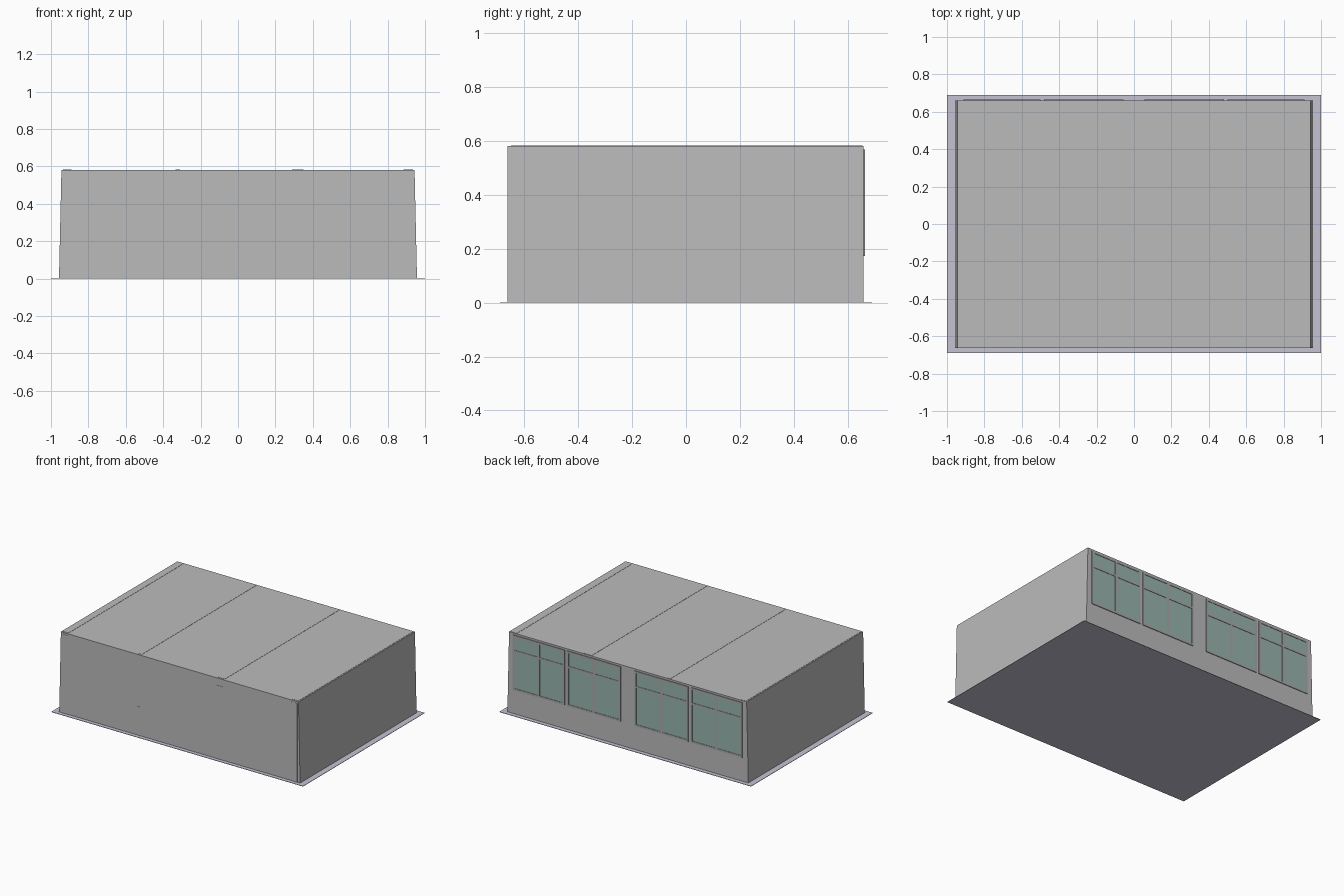
import bpy, bmesh

if "Cube" in bpy.data.objects:
    bpy.data.objects.remove(bpy.data.objects["Cube"])

def material(name, rgb):
    m = bpy.data.materials.new(name)
    m.diffuse_color = (*rgb, 1)
    m.use_nodes = True
    m.node_tree.nodes["Principled BSDF"].inputs["Base Color"].default_value = m.diffuse_color
    return m

WALL = material("wall grey", (0.50, 0.50, 0.50))
FRAME = material("window frame grey", (0.40, 0.40, 0.40))
GLASS = material("glass teal", (0.32, 0.46, 0.43))
FLOOR = material("floor lilac grey", (0.56, 0.54, 0.65))

def finish(name, bm, mat):
    me = bpy.data.meshes.new(name)
    bm.to_mesh(me)
    bm.free()
    ob = bpy.data.objects.new(name, me)
    me.materials.append(mat)
    bpy.context.collection.objects.link(ob)
    return ob

def cube(x0, x1, y0, y1, z0, z1):
    bm = bmesh.new()
    bmesh.ops.create_cube(bm, size=1)
    for v in bm.verts:
        v.co.x = x0 if v.co.x < 0 else x1
        v.co.y = y0 if v.co.y < 0 else y1
        v.co.z = z0 if v.co.z < 0 else z1
    return bm

def box(name, mat, *limits):
    return finish(name, cube(*limits), mat)

# floor plate, wider than the room
box("floor_plate", FLOOR, -1, 1, -0.69, 0.69, 0, 0.003)

# hollow room shell: four walls and roof, side walls leaning slightly inwards
TOP = 0.582
bm = cube(-0.957, 0.957, -0.662, 0.660, 0.003, TOP)
for v in bm.verts:
    if v.co.z > 0.3:
        v.co.x *= 0.944 / 0.957
bmesh.ops.delete(bm, geom=[f for f in bm.faces if f.normal.z < -0.5], context='FACES_ONLY')
shell = finish("room_shell", bm, WALL)
sol = shell.modifiers.new("thickness", 'SOLIDIFY')
sol.thickness = 0.012
sol.offset = -1

# roof beams and matching columns, barely proud of the shell
for i, (x0, x1, h) in enumerate([(-0.935, -0.89, 0.57), (-0.335, -0.31, 0.21),
                                 (0.29, 0.35, 0.53), (0.885, 0.935, 0.57)]):
    box(f"roof_beam_{i}", WALL, x0, x1, -0.65, 0.655, TOP - 0.03, TOP + 0.0015)
    box(f"front_column_{i}", WALL, x0, x1, -0.6635, -0.62, 0.003, h)

# back windows: four pairs of panes, each with a transom
Z0, ZT, Z1, BAR = 0.18, 0.455, 0.562, 0.007
for side in (-1, 1):
    for n, (a, b) in enumerate([(0.062, 0.475), (0.508, 0.905)]):
        x0, x1 = sorted((side * a, side * b))
        mid = (x0 + x1) / 2
        tag = f"{'left' if side < 0 else 'right'}_{n}"
        box(f"window_glass_{tag}", GLASS, x0, x1, 0.655, 0.662, Z0, Z1)
        for j, (cx, w) in enumerate([(x0, BAR), (mid, BAR * 1.3), (x1, BAR)]):
            box(f"window_post_{tag}_{j}", FRAME, cx - w, cx + w, 0.655, 0.665, Z0 - BAR, Z1 + BAR)
        for j, cz in enumerate([Z0, ZT, Z1]):
            box(f"window_rail_{tag}_{j}", FRAME, x0, x1, 0.655, 0.6648, cz - BAR, cz + BAR)
